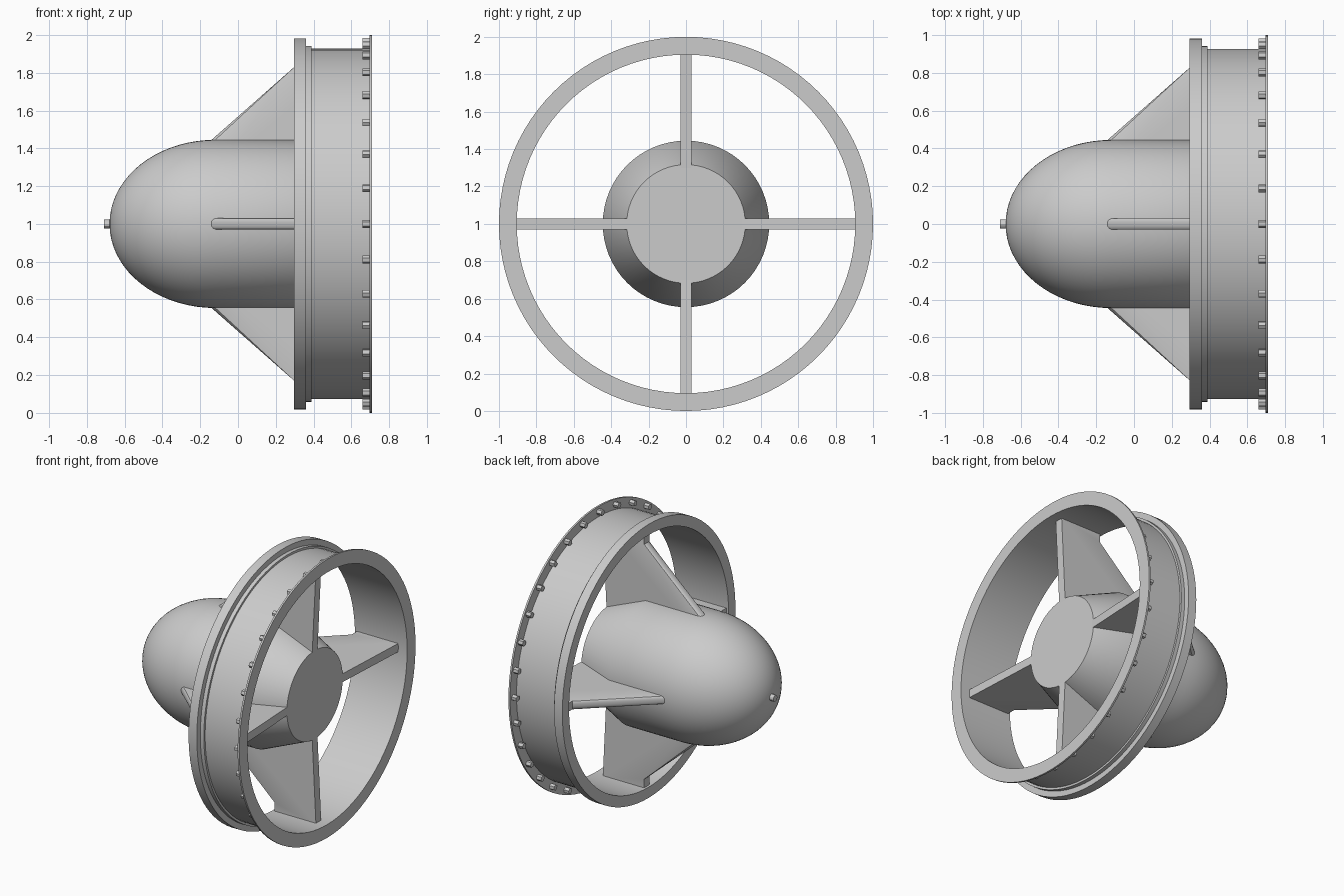
import bpy, bmesh, math
from mathutils import Matrix, Vector

if "Cube" in bpy.data.objects:
    bpy.data.objects.remove(bpy.data.objects["Cube"])

CENTRE = Vector((0, 0, 1))  # the whole model is turned about the x axis through this point


def finish(bm, name, angle=30):
    bmesh.ops.remove_doubles(bm, verts=bm.verts, dist=1e-5)
    bmesh.ops.recalc_face_normals(bm, faces=bm.faces)
    bmesh.ops.translate(bm, verts=bm.verts, vec=CENTRE)
    mesh = bpy.data.meshes.new(name)
    bm.to_mesh(mesh)
    bm.free()
    ob = bpy.data.objects.new(name, mesh)
    bpy.context.collection.objects.link(ob)
    bpy.ops.object.select_all(action='DESELECT')
    ob.select_set(True)
    bpy.context.view_layer.objects.active = ob
    bpy.ops.object.shade_smooth_by_angle(angle=math.radians(angle))
    return ob


def revolve(name, profile, steps, closed=False):
    """Spin (x, radius) points about the x axis."""
    bm = bmesh.new()
    vs = [bm.verts.new((x, 0, r)) for x, r in profile]
    pairs = list(zip(vs, vs[1:]))
    if closed:
        pairs.append((vs[-1], vs[0]))
    edges = [bm.edges.new(p) for p in pairs]
    bmesh.ops.spin(bm, geom=vs + edges, cent=(0, 0, 0), axis=(1, 0, 0),
                   angle=2 * math.pi, steps=steps)
    return finish(bm, name)


# Outer duct with front flange, step and rear rim
revolve("duct_ring", [(0.295, 0.905), (0.295, 0.982), (0.36, 0.982), (0.36, 0.942),
                      (0.388, 0.942), (0.388, 0.927), (0.697, 0.927), (0.697, 1.0),
                      (0.71, 1.0), (0.71, 0.905)], 96, closed=True)

# Central body: elliptical nose, straight barrel, tapered tail
nose = [(-0.12 - 0.56 * math.cos(math.radians(a)), 0.445 * math.sin(math.radians(a)))
        for a in range(0, 91, 5)]
revolve("hub_body", nose + [(0.30, 0.445), (0.61, 0.317), (0.61, 0)], 64)

# Small stud on the nose tip
revolve("nose_stud", [(-0.71, 0), (-0.71, 0.023), (-0.66, 0.023), (-0.66, 0)], 12)


# Four struts with rounded leading edges
def strut(name, turn):
    bm = bmesh.new()
    outline = [(-0.2, 0.392), (0.312, 0.843), (0.312, 0.915), (0.64, 0.915),
               (0.61, 0.30), (-0.1, 0.30)]
    face = bm.faces.new([bm.verts.new((x, -0.03, r)) for x, r in outline])
    out = bmesh.ops.extrude_face_region(bm, geom=[face])
    bmesh.ops.translate(bm, vec=(0, 0.06, 0),
                        verts=[v for v in out["geom"] if isinstance(v, bmesh.types.BMVert)])
    ends = {(-0.2, 0.392), (0.312, 0.843)}
    lead = [e for e in bm.edges
            if {(round(v.co.x, 3), round(v.co.z, 3)) for v in e.verts} == ends]
    bmesh.ops.bevel(bm, geom=lead, offset=0.025, segments=4, profile=0.5, affect='EDGES')
    bmesh.ops.rotate(bm, verts=bm.verts, cent=(0, 0, 0), matrix=Matrix.Rotation(turn, 3, 'X'))
    return finish(bm, name)


for i, side in enumerate(("top", "front", "bottom", "back")):
    strut("strut_" + side, i * math.pi / 2)

# Ring of hexagonal bolts on the front of the rear rim
bm = bmesh.new()
for i in range(32):
    place = (Matrix.Rotation(i * math.tau / 32, 4, 'X') @ Matrix.Translation((0.68, 0, 0.965))
             @ Matrix.Rotation(math.pi / 2, 4, 'Y'))
    bmesh.ops.create_cone(bm, cap_ends=True, segments=6, radius1=0.021, radius2=0.021,
                          depth=0.04, matrix=place)
finish(bm, "rim_bolts")
